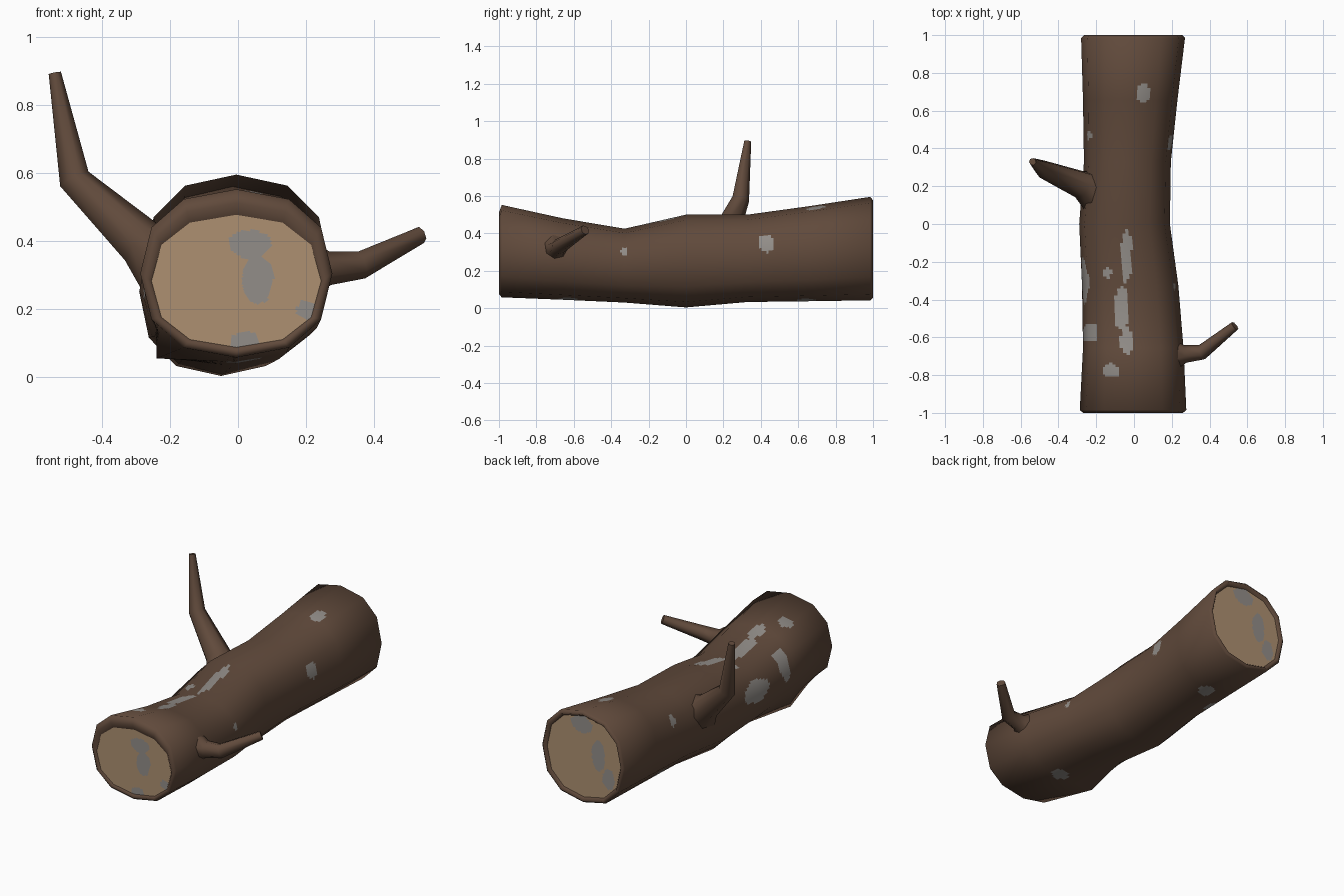
import bpy, bmesh, math
from mathutils import Vector, noise

if "Cube" in bpy.data.objects:
    bpy.data.objects.remove(bpy.data.objects["Cube"])

SIDES = 12
SUB = 8


def material(name, rgb):
    m = bpy.data.materials.new(name)
    m.diffuse_color = (*rgb, 1)
    m.use_nodes = True
    m.node_tree.nodes["Principled BSDF"].inputs["Base Color"].default_value = m.diffuse_color
    return m


BARK = material("bark brown", (0.118, 0.068, 0.044))
WOOD = material("cut wood tan", (0.42, 0.28, 0.165))
LICHEN = material("lichen grey", (0.29, 0.27, 0.25))

# lichen spots as seen from each side: two coordinates, two radii
TOP = [(0.05, 0.69, 0.04, 0.05), (-0.04, -0.17, 0.027, 0.14), (-0.14, -0.26, 0.02, 0.03),
       (-0.065, -0.45, 0.04, 0.11), (-0.04, -0.62, 0.035, 0.07), (-0.12, -0.775, 0.045, 0.04)]
LEFT = [(-0.58, 0.36, 0.045, 0.12), (-0.3, 0.29, 0.12, 0.06), (0.47, 0.4, 0.025, 0.03)]
RIGHT = [(0.43, 0.35, 0.042, 0.05), (-0.33, 0.3, 0.02, 0.02)]
UNDER = [(0, 0.64, 0.045, 0.05), (-0.17, 0.5, 0.05, 0.05), (0.02, -0.63, 0.05, 0.05)]
FRONT = [(0.035, 0.39, 0.06, 0.045), (0.06, 0.29, 0.045, 0.075), (0.02, 0.105, 0.04, 0.03),
         (0.2, 0.195, 0.03, 0.026)]
BACK = [(0.01, 0.51, 0.07, 0.05), (-0.1, 0.34, 0.045, 0.09), (-0.17, 0.22, 0.04, 0.06)]


def has_lichen(p, mid):
    if abs(p.y) > 0.975:
        spots, a, b = (FRONT if p.y < 0 else BACK), p.x, p.z
    elif abs(p.x) > 0.2 or abs(p.z - mid) < 0.12:
        spots, a, b = (LEFT if p.x < 0 else RIGHT), p.y, p.z
    else:
        spots, a, b = (TOP if p.z > mid else UNDER), p.x, p.y
    wobble = 1 + 0.3 * noise.noise(p * 18)
    return any(((a - u) / ru) ** 2 + ((b - v) / rv) ** 2 < wobble for u, v, ru, rv in spots)


def squarish(t):
    return math.copysign(abs(t) ** 0.87, t)


def ring(y, x0, x1, z0, z1):
    pts = []
    for j in range(SIDES):
        a = 2 * math.pi * j / SIDES
        pts.append(Vector(((x0 + x1) / 2 + (x1 - x0) / 2 * squarish(math.cos(a)), y,
                           (z0 + z1) / 2 + (z1 - z0) / 2 * squarish(math.sin(a)))))
    return pts


def loft(name, rings, steps, mats, smooth):
    """Faceted loft with a fine grid inside each facet, so lichen can be coloured per face."""
    n = len(rings)
    coarse = bmesh.new()
    cv = [[coarse.verts.new(p) for p in r] for r in rings]
    for i in range(n - 1):
        for j in range(SIDES):
            k = (j + 1) % SIDES
            coarse.faces.new((cv[i][j], cv[i + 1][j], cv[i + 1][k], cv[i][k]))
    coarse.normal_update()

    def row(i, t, get):
        def at(j):
            j %= SIDES
            a = get(cv[i][j])
            return a.copy() if t == 0 else a.lerp(get(cv[i + 1][j]), t)
        return [at(j).lerp(at(j + 1), s / SUB) for j in range(SIDES) for s in range(SUB)]

    keys = [(i, s / steps[i]) for i in range(n - 1) for s in range(steps[i])] + [(n - 1, 0)]
    co = [p for i, t in keys for p in row(i, t, lambda v: v.co)]
    normals = [p.normalized() for i, t in keys for p in row(i, t, lambda v: v.normal)]
    coarse.free()
    w = SIDES * SUB
    faces = [(i * w + j, (i + 1) * w + j, (i + 1) * w + (j + 1) % w, i * w + (j + 1) % w)
             for i in range(len(keys) - 1) for j in range(w)]
    me = bpy.data.meshes.new(name)
    me.from_pydata([tuple(p) for p in co], [], faces)
    for m in mats:
        me.materials.append(m)
    for f in me.polygons:
        f.use_smooth = smooth
        f.material_index = int(has_lichen(f.center, 0.27))
    if smooth:
        me.normals_split_custom_set_from_vertices([tuple(v) for v in normals])
    else:
        bm = bmesh.new()
        bm.from_mesh(me)
        bmesh.ops.remove_doubles(bm, verts=bm.verts, dist=1e-5)
        bm.to_mesh(me)
        bm.free()
    ob = bpy.data.objects.new(name, me)
    bpy.context.collection.objects.link(ob)


# trunk: left, right, bottom and top limits at even steps from front to back
LIMITS = [(-0.287, 0.277, 0.058, 0.552), (-0.27, 0.262, 0.045, 0.48), (-0.275, 0.235, 0.03, 0.425),
          (-0.29, 0.19, 0.004, 0.5), (-0.265, 0.195, 0.033, 0.5), (-0.27, 0.23, 0.037, 0.545),
          (-0.28, 0.27, 0.042, 0.595)]
body = [ring(-0.985 + 1.97 * i / 6, *lim) for i, lim in enumerate(LIMITS)]
body[1][8] += Vector((-0.09, 0, -0.015))   # low swelling on the left


def inset(limits, y, side, low, high):
    x0, x1, z0, z1 = limits
    return ring(y, x0 + side, x1 - side, z0 + low, z1 - high)


# rolled bark rims round the cut ends
front_edge = inset(LIMITS[0], -0.985, 0.033, 0.03, 0.075)
front_lip = inset(LIMITS[0], -1, 0.018, 0.016, 0.04)
back_lip = inset(LIMITS[-1], 1, 0.015, 0.015, 0.018)
back_edge = inset(LIMITS[-1], 0.98, 0.03, 0.03, 0.035)
loft("trunk_bark", [front_edge, front_lip] + body + [back_lip, back_edge],
     [2, 2] + [26] * 6 + [2, 2], [BARK, BARK], True)
trunk = bpy.data.objects["trunk_bark"].data
trunk.materials[1] = LICHEN
for f in trunk.polygons:
    if abs(f.center.y) > 0.975:
        f.material_index = 0

# cut ends
for name, edge in (("front_cut", front_edge), ("back_cut", back_edge)):
    centre = [sum(edge, Vector()) / SIDES] * SIDES
    loft(name, [centre, edge] if name == "front_cut" else [edge, centre], [28], [WOOD, LICHEN], False)


# broken branches
def branch(name, path, radii, sides=7):
    pts = [Vector(p) for p in path]
    bm = bmesh.new()
    rows = []
    for i, (p, r) in enumerate(zip(pts, radii)):
        d = (pts[min(i + 1, len(pts) - 1)] - p).normalized() + (p - pts[max(i - 1, 0)]).normalized()
        q = d.to_track_quat('Z', 'Y')
        angles = [2 * math.pi * k / sides for k in range(sides)]
        rows.append([bm.verts.new(p + q @ Vector((r * math.cos(a), r * math.sin(a), 0))) for a in angles])
    for a, b in zip(rows, rows[1:]):
        for k in range(sides):
            m = (k + 1) % sides
            bm.faces.new((a[k], a[m], b[m], b[k]))
    bm.faces.new(rows[-1])
    me = bpy.data.meshes.new(name)
    bm.to_mesh(me)
    bm.free()
    me.materials.append(BARK)
    ob = bpy.data.objects.new(name, me)
    bpy.context.collection.objects.link(ob)
    bpy.context.view_layer.objects.active = ob
    ob.select_set(True)
    bpy.ops.object.shade_smooth_by_angle(angle=math.radians(60))
    ob.select_set(False)


branch("left_branch", [(-0.2, 0.17, 0.33), (-0.28, 0.21, 0.39), (-0.48, 0.29, 0.58),
                       (-0.537, 0.33, 0.893)], [0.12, 0.075, 0.048, 0.019])
branch("right_branch", [(0.19, -0.7, 0.32), (0.27, -0.69, 0.32), (0.36, -0.68, 0.33),
                        (0.535, -0.54, 0.418)], [0.1, 0.05, 0.042, 0.026])
